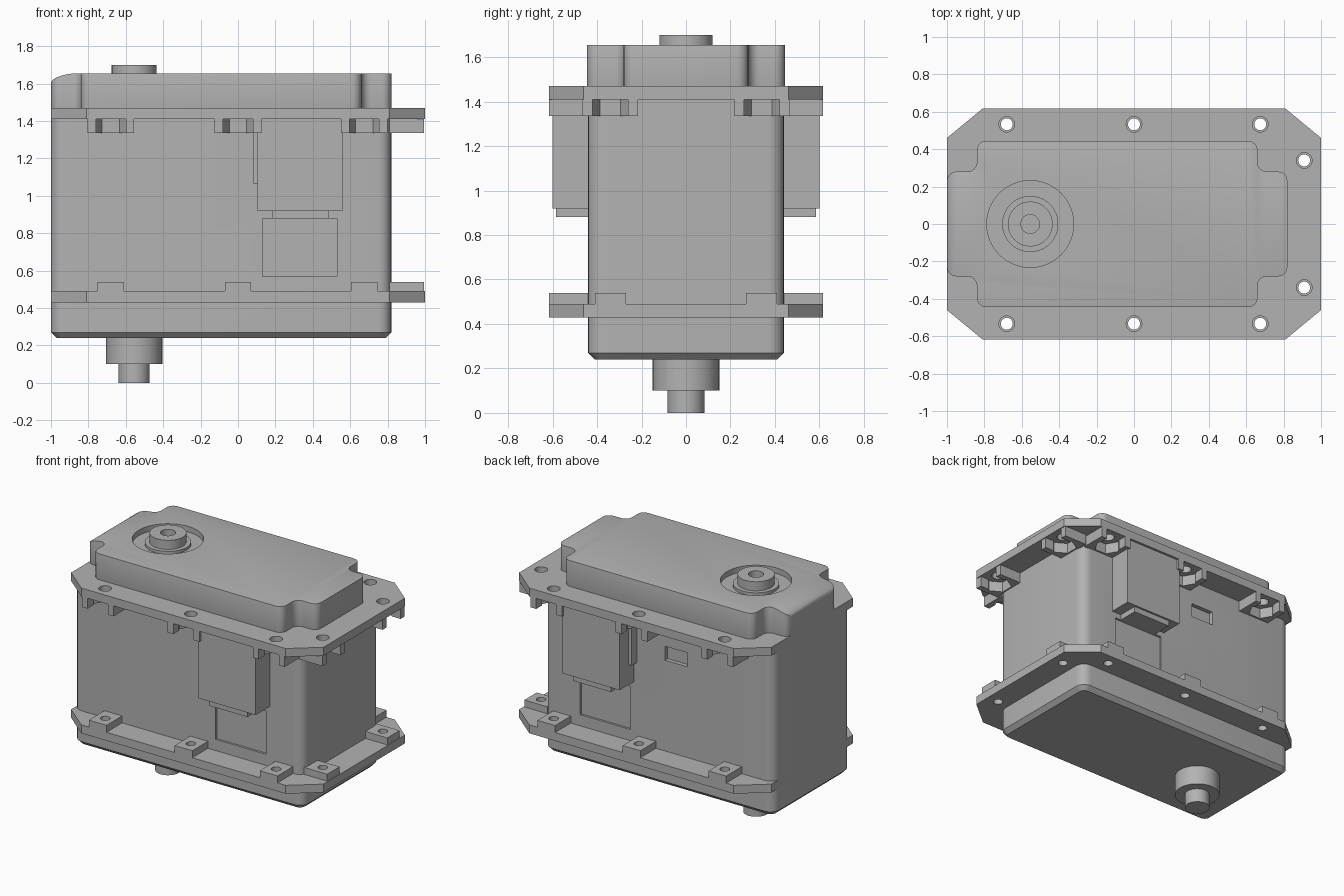
import bpy, bmesh, math
from mathutils import Matrix, Vector

cube = bpy.data.objects.get("Cube")
if cube:
    bpy.data.objects.remove(cube, do_unlink=True)

grey = bpy.data.materials.new("matte grey")
grey.use_nodes = True
grey.diffuse_color = (0.45, 0.45, 0.45, 1)
grey.node_tree.nodes["Principled BSDF"].inputs["Base Color"].default_value = (0.45, 0.45, 0.45, 1)

SHAFT_X = -0.555
SIDE_HOLES = (-0.68, 0, 0.675)
END_HOLE = (0.91, 0.34)


def finish(bm, name):
    bmesh.ops.recalc_face_normals(bm, faces=bm.faces)
    mesh = bpy.data.meshes.new(name)
    bm.to_mesh(mesh)
    bm.free()
    mesh.materials.append(grey)
    ob = bpy.data.objects.new(name, mesh)
    bpy.context.collection.objects.link(ob)
    return ob


def loft(name, rings):
    """Skin a stack of equal-length rings of 3D points and cap the ends."""
    bm = bmesh.new()
    loops = [[bm.verts.new(p) for p in ring] for ring in rings]
    n = len(loops[0])
    for a, b in zip(loops, loops[1:]):
        for i in range(n):
            j = (i + 1) % n
            bm.faces.new((a[i], a[j], b[j], b[i]))
    bm.faces.new(loops[0])
    bm.faces.new(loops[-1])
    return finish(bm, name)


def prism(name, outline, z0, z1):
    return loft(name, [[(x, y, z) for x, y in outline] for z in (z0, z1)])


def box(name, x0, x1, y0, y1, z0, z1):
    return prism(name, [(x0, y0), (x1, y0), (x1, y1), (x0, y1)], z0, z1)


def circle(x, y, r, n=40, turn=0):
    return [(x + r * math.cos(turn + math.tau * i / n), y + r * math.sin(turn + math.tau * i / n)) for i in range(n)]


def fillet(corners, radius, steps=6):
    """Round every corner of a right-angled outline."""
    out = []
    for i, c in enumerate(corners):
        c = Vector(c)
        u = (Vector(corners[i - 1]) - c).normalized() * radius
        v = (Vector(corners[(i + 1) % len(corners)]) - c).normalized() * radius
        for k in range(steps + 1):
            t = k / steps * math.pi / 2
            out.append(tuple(c + u * (1 - math.sin(t)) + v * (1 - math.cos(t))))
    return out


def apply(ob):
    dg = bpy.context.evaluated_depsgraph_get()
    mesh = bpy.data.meshes.new_from_object(ob.evaluated_get(dg))
    ob.modifiers.clear()
    ob.data = mesh


def boolean(ob, tool, operation="DIFFERENCE"):
    tool.hide_render = True
    mod = ob.modifiers.new("cut", "BOOLEAN")
    mod.object, mod.operation, mod.solver = tool, operation, "EXACT"
    apply(ob)
    bpy.data.objects.remove(tool, do_unlink=True)


def smooth(ob, angle=30):
    bpy.ops.object.select_all(action="DESELECT")
    ob.select_set(True)
    bpy.context.view_layer.objects.active = ob
    bpy.ops.object.shade_smooth_by_angle(angle=math.radians(angle))


# Main case with a chamfered bottom edge
def case_outline(inset):
    a, b, w = -1 + inset, 0.82 - inset, 0.44 - inset
    return fillet([(a, -w), (b, -w), (b, w), (a, w)], 0.07 - inset)


case = loft("main_case", [[(x, y, z) for x, y in case_outline(i)]
                          for z, i in ((0.24, 0.03), (0.27, 0), (1.43, 0))])
for s in (-1, 1):
    y0, y1 = sorted((s * 0.425, s * 0.6))
    boolean(case, box("panel_cutter", 0.13, 0.53, y0, y1, 0.57, 0.88))
boolean(case, box("window_cutter", -0.32, -0.14, 0.41, 0.6, 1.14, 1.24))
smooth(case)

# Notched lid with soft top edges and a curved end
half = [(0.82, -0.28), (0.82, 0.28), (0.66, 0.28), (0.66, 0.445), (-0.84, 0.445), (-0.84, 0.28)]
corners = half + [(-1, 0.28), (-1, -0.28)] + [(x, -y) for x, y in reversed(half[2:])] 
lid = prism("lid", fillet(corners, 0.05), 1.43, 1.655)
arc = [(-1.001 + 0.16 * (1 - math.cos(t)), 1.6 + 0.056 * math.sin(t))
       for t in (k / 10 * math.pi / 2 for k in range(11))]
side = [(-1.001, 1.3)] + arc + [(0.9, 1.656), (0.9, 1.3)]
boolean(lid, loft("end_curve_cutter", [[(x, y, z) for x, z in side] for y in (-0.6, 0.6)]), "INTERSECT")
bevel = lid.modifiers.new("soft", "BEVEL")
bevel.width, bevel.segments, bevel.angle_limit = 0.022, 3, math.radians(50)
apply(lid)
boolean(lid, prism("dial_cutter", circle(SHAFT_X, 0, 0.232, 64), 1.615, 1.8))
smooth(lid)


# Output shaft: collar and hollow boss on top, stepped boss below
def lathe(name, profile):
    bm = bmesh.new()
    verts = [bm.verts.new((r, 0, z)) for r, z in profile]
    edges = [bm.edges.new(p) for p in zip(verts, verts[1:])]
    bmesh.ops.spin(bm, geom=verts + edges, axis=(0, 0, 1), cent=(0, 0, 0), angle=math.tau, steps=48)
    bmesh.ops.remove_doubles(bm, verts=bm.verts, dist=0.0001)
    bm.transform(Matrix.Translation((SHAFT_X, 0, 0)))
    smooth(finish(bm, name))


lathe("top_shaft", [(0, 1.6), (0.15, 1.6), (0.15, 1.635), (0.12, 1.635), (0.12, 1.7),
                    (0.05, 1.7), (0.05, 1.65), (0, 1.65)])
lathe("bottom_shaft", [(0, 0.25), (0.15, 0.25), (0.15, 0.1), (0.083, 0.1), (0.083, 0), (0, 0)])

# Flanges: chamfered plates with drilled pads at every hole
plate = [(-1, -0.46), (-0.81, -0.617), (0.81, -0.617), (1, -0.46),
         (1, 0.46), (0.81, 0.617), (-0.81, 0.617), (-1, 0.46)]
holes = [(x, s * 0.533, 0, s) for x in SIDE_HOLES for s in (-1, 1)]
holes += [(END_HOLE[0], s * END_HOLE[1], 1, 0) for s in (-1, 1)]


def pad_outline(x, y, dx, dy, w, inner, outer):
    """Rectangle around a hole, reaching inward and outward along (dx, dy)."""
    return [(x + dx * a - dy * b, y + dy * a + dx * b)
            for a, b in ((-inner, -w), (outer, -w), (outer, w), (-inner, w))]


upper = prism("upper_flange", plate, 1.41, 1.47)
lower = prism("lower_flange", plate, 0.43, 0.49)
for x, y, dx, dy in holes:
    boolean(upper, prism("hole_cutter", circle(x, y, 0.042, 24), 1.3, 1.6))
    boolean(lower, prism("hole_cutter", circle(x, y, 0.032, 24), 0.3, 0.6))

    # Upper pad with a nut slot open to the outside
    edge = 0.084
    nut_pad = prism("nut_pad", pad_outline(x, y, dx, dy, 0.125, 0.1, edge), 1.335, 1.412)
    boolean(nut_pad, prism("slot_cutter", pad_outline(x, y, dx, dy, 0.08, 0, 0.2), 1.3, 1.5))
    turn = math.pi / 6 + math.atan2(dy, dx)
    boolean(nut_pad, prism("nut_cutter", circle(x, y, 0.092, 6, turn), 1.3, 1.5))

    # Lower raised pad
    screw_pad = prism("screw_pad", pad_outline(x, y, dx, dy, 0.07, 0.1, edge), 0.485, 0.54)
    boolean(screw_pad, prism("hole_cutter", circle(x, y, 0.032, 24), 0.3, 0.6))
    smooth(screw_pad)
smooth(upper)
smooth(lower)

# Connector housings on both long sides
for s in (-1, 1):
    for name, x0, x1, reach, z0, z1 in (("connector_housing", 0.105, 0.56, 0.6, 0.92, 1.415),
                                        ("connector_tongue", 0.185, 0.485, 0.585, 0.88, 0.93),
                                        ("connector_rib", 0.08, 0.11, 0.5, 1.065, 1.415)):
        y0, y1 = sorted((s * 0.42, s * reach))
        box(name, x0, x1, y0, y1, z0, z1)
